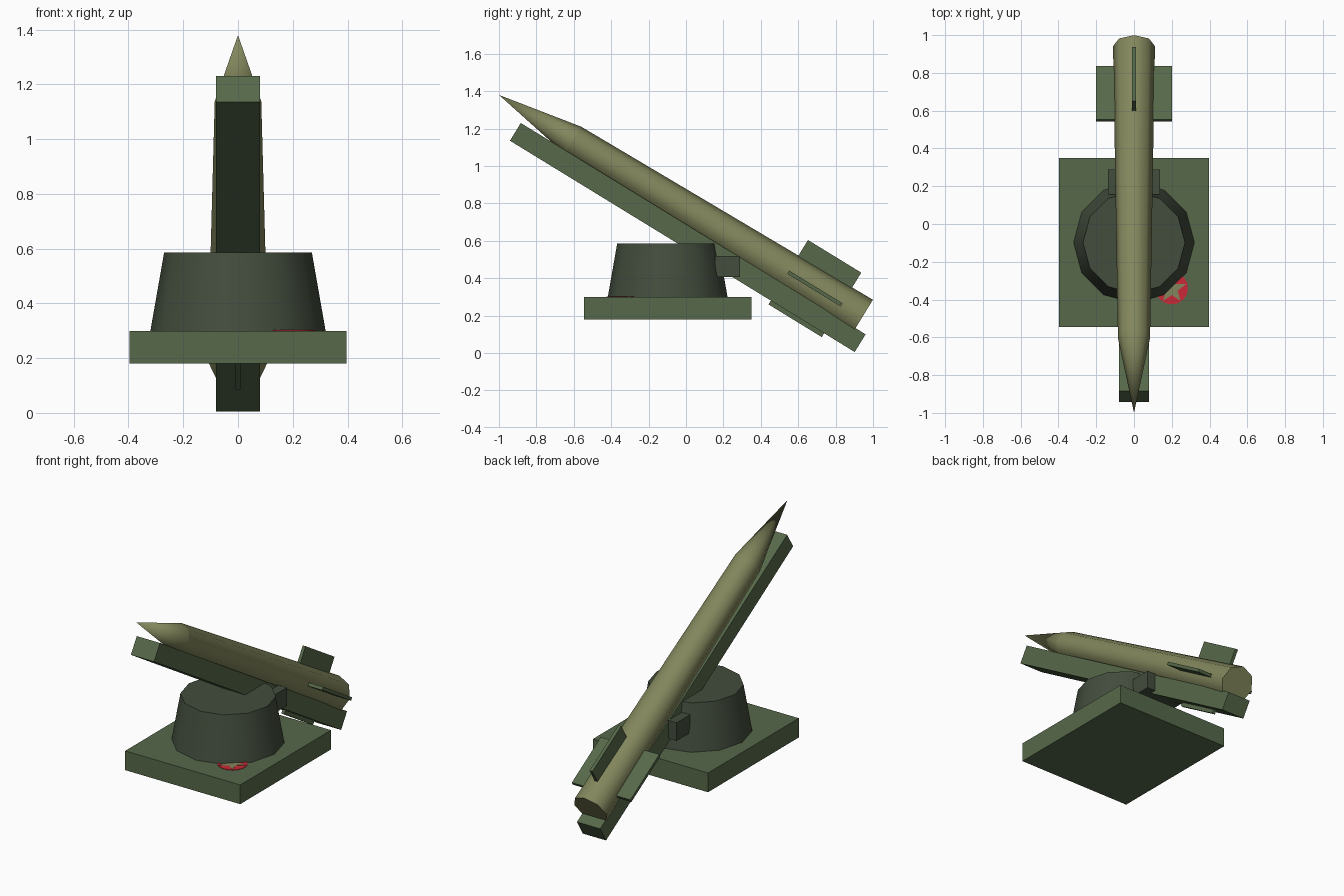
import bpy, bmesh, math
from mathutils import Matrix, Vector

if "Cube" in bpy.data.objects:
    bpy.data.objects.remove(bpy.data.objects["Cube"], do_unlink=True)


def material(name, rgb):
    m = bpy.data.materials.new(name)
    m.use_nodes = True
    m.diffuse_color = (*rgb, 1)
    m.node_tree.nodes["Principled BSDF"].inputs["Base Color"].default_value = (*rgb, 1)
    return m


GREEN = material("olive green", (0.093, 0.140, 0.068))
DARK = material("dark green", (0.056, 0.074, 0.047))
KHAKI = material("khaki", (0.225, 0.240, 0.107))
RED = material("red", (0.60, 0.022, 0.038))

# Launch frame: origin at the nose tip, Y runs back along the missile axis
TILT = Matrix.Translation((0, -1, 1.38)) @ Matrix.Rotation(math.radians(-31.5), 4, "X")


def finish(name, bm, mat, frame=Matrix(), smooth=None):
    bmesh.ops.recalc_face_normals(bm, faces=bm.faces)
    bm.transform(frame)
    mesh = bpy.data.meshes.new(name)
    bm.to_mesh(mesh)
    bm.free()
    mesh.materials.append(mat)
    ob = bpy.data.objects.new(name, mesh)
    bpy.context.collection.objects.link(ob)
    if smooth:
        bpy.ops.object.select_all(action="DESELECT")
        ob.select_set(True)
        bpy.context.view_layer.objects.active = ob
        bpy.ops.object.shade_smooth_by_angle(angle=math.radians(smooth))
    return ob


def box(name, lo, hi, mat, frame=Matrix()):
    lo, hi = Vector(lo), Vector(hi)
    bm = bmesh.new()
    place = Matrix.Translation((lo + hi) / 2) @ Matrix.Diagonal((*(hi - lo), 1))
    bmesh.ops.create_cube(bm, size=1, matrix=place)
    return finish(name, bm, mat, frame)


def frustum(name, sides, r1, r2, depth, mat, frame, smooth):
    # Stands on its own origin and rises along its own Z
    bm = bmesh.new()
    bmesh.ops.create_cone(bm, cap_ends=True, segments=sides, radius1=r1, radius2=r2,
                          depth=depth, matrix=Matrix.Translation((0, 0, depth / 2)))
    bmesh.ops.remove_doubles(bm, verts=bm.verts, dist=1e-5)
    return finish(name, bm, mat, frame, smooth)


def plate(name, points, z, thick, mat):
    bm = bmesh.new()
    face = bm.faces.new([bm.verts.new((x, y, z)) for x, y in points])
    top = bmesh.ops.extrude_face_region(bm, geom=[face])["geom"]
    verts = [v for v in top if isinstance(v, bmesh.types.BMVert)]
    bmesh.ops.translate(bm, verts=verts, vec=(0, 0, thick))
    return finish(name, bm, mat)


def ring(cx, cy, radii, count):
    # Points around a centre, cycling through the given radii, first one towards +Y
    out = []
    for i in range(count):
        a = math.pi / 2 + i * math.tau / count
        r = radii[i % len(radii)]
        out.append((cx + r * math.cos(a), cy + r * math.sin(a)))
    return out


# Base slab, turret and pivot block
box("base", (-0.397, -0.545, 0.18), (0.397, 0.35, 0.30), GREEN)
frustum("turret", 12, 0.32, 0.27, 0.285, DARK, Matrix.Translation((0, -0.098, 0.30)), 40)
box("pivot_block", (-0.137, 0.155, 0.407), (0.137, 0.288, 0.52), DARK)

# Round painted marking on the base
plate("marking_disc", ring(0.2, -0.34, [0.085], 32), 0.299, 0.004, RED)
plate("marking_star", ring(0.2, -0.343, [0.078, 0.033], 10), 0.302, 0.003, KHAKI)

# Launch rail
box("launch_rail", (-0.08, 0.178, -0.178), (0.08, 2.34, -0.067), GREEN, TILT)

# Missile: pointed nose and a body widening towards the tail
ALONG = Matrix.Rotation(math.radians(-90), 4, "X")
NOSE, TAIL = 0.464, 2.277
frustum("missile_nose", 8, 0, 0.085, NOSE, KHAKI, TILT @ ALONG, 50)
frustum("missile_body", 8, 0.085, 0.111, TAIL - NOSE, KHAKI,
        TILT @ Matrix.Translation((0, NOSE, 0)) @ ALONG, 50)

# Four tail fins around the axis
for i, side in enumerate(("top", "right", "bottom", "left")):
    spin = Matrix.Rotation(-i * math.pi / 2, 4, "Y")
    box(side + "_fin", (-0.01, 1.814, 0.05), (0.01, 2.148, 0.202), GREEN, TILT @ spin)
